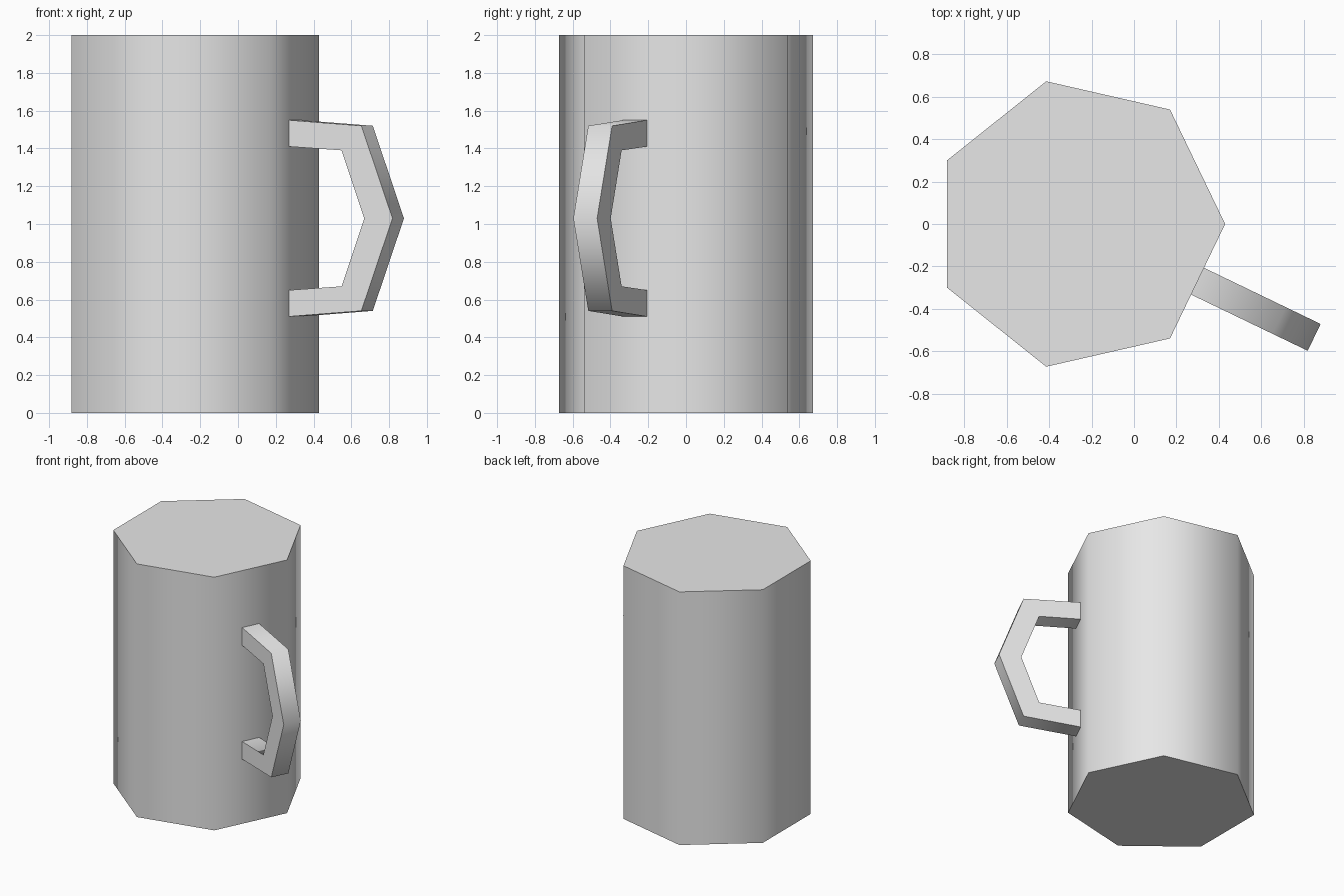
import bpy, bmesh, math
from mathutils import Matrix

cube = bpy.data.objects.get("Cube")
if cube:
    bpy.data.objects.remove(cube, do_unlink=True)

SIDES, RADIUS, HEIGHT = 7, 0.689, 2.0
CENTRE_X = -0.26
APOTHEM = RADIUS * math.cos(math.pi / SIDES)
HANDLE_WIDTH, HANDLE_MID_Z = 0.14, 1.03

grey = bpy.data.materials.new("light grey")
grey.use_nodes = True
colour = (0.8, 0.8, 0.8, 1)
grey.diffuse_color = colour
grey.node_tree.nodes["Principled BSDF"].inputs["Base Color"].default_value = colour


def finish(name, bm, angle):
    """Turn a bmesh into a grey object, smooth below the given angle."""
    bmesh.ops.recalc_face_normals(bm, faces=bm.faces)
    mesh = bpy.data.meshes.new(name)
    bm.to_mesh(mesh)
    bm.free()
    mesh.materials.append(grey)
    obj = bpy.data.objects.new(name, mesh)
    bpy.context.collection.objects.link(obj)
    bpy.ops.object.select_all(action="DESELECT")
    obj.select_set(True)
    bpy.context.view_layer.objects.active = obj
    bpy.ops.object.shade_smooth_by_angle(angle=math.radians(angle))
    return obj


# Mug body: closed seven-sided prism with a corner towards +x
bm = bmesh.new()
ring = [bm.verts.new((CENTRE_X + RADIUS * math.cos(a), RADIUS * math.sin(a), 0))
        for a in (math.tau * i / SIDES for i in range(SIDES))]
base = bm.faces.new(ring)
top = bmesh.ops.extrude_face_region(bm, geom=[base], use_keep_orig=True)["geom"]
bmesh.ops.translate(bm, vec=(0, 0, HEIGHT),
                    verts=[v for v in top if isinstance(v, bmesh.types.BMVert)])
finish("mug_body", bm, 60)

# Handle: half outlines as (radius, height above middle), mirrored about the middle
outer = [(APOTHEM, 0.52), (1.047, 0.49), (1.23, 0)]
inner = [(APOTHEM, 0.38), (0.931, 0.36), (1.064, 0)]


def mirrored(half):
    return half + [(r, -z) for r, z in reversed(half[:-1])]


bm = bmesh.new()
rows = []
for (ro, zo), (ri, zi) in zip(mirrored(outer), mirrored(inner)):
    rows.append([bm.verts.new((r, s * HANDLE_WIDTH / 2, HANDLE_MID_Z + z))
                 for r, z, s in ((ro, zo, -1), (ro, zo, 1), (ri, zi, 1), (ri, zi, -1))])
for a, b in zip(rows, rows[1:]):
    for i in range(4):
        j = (i + 1) % 4
        bm.faces.new((a[i], a[j], b[j], b[i]))
bm.faces.new(rows[0])
bm.faces.new(rows[-1])

# Turn the handle to meet the middle of the front-left wall
bm.transform(Matrix.Translation((CENTRE_X, 0, 0))
             @ Matrix.Rotation(-math.pi / SIDES, 4, "Z"))
finish("handle", bm, 75)
